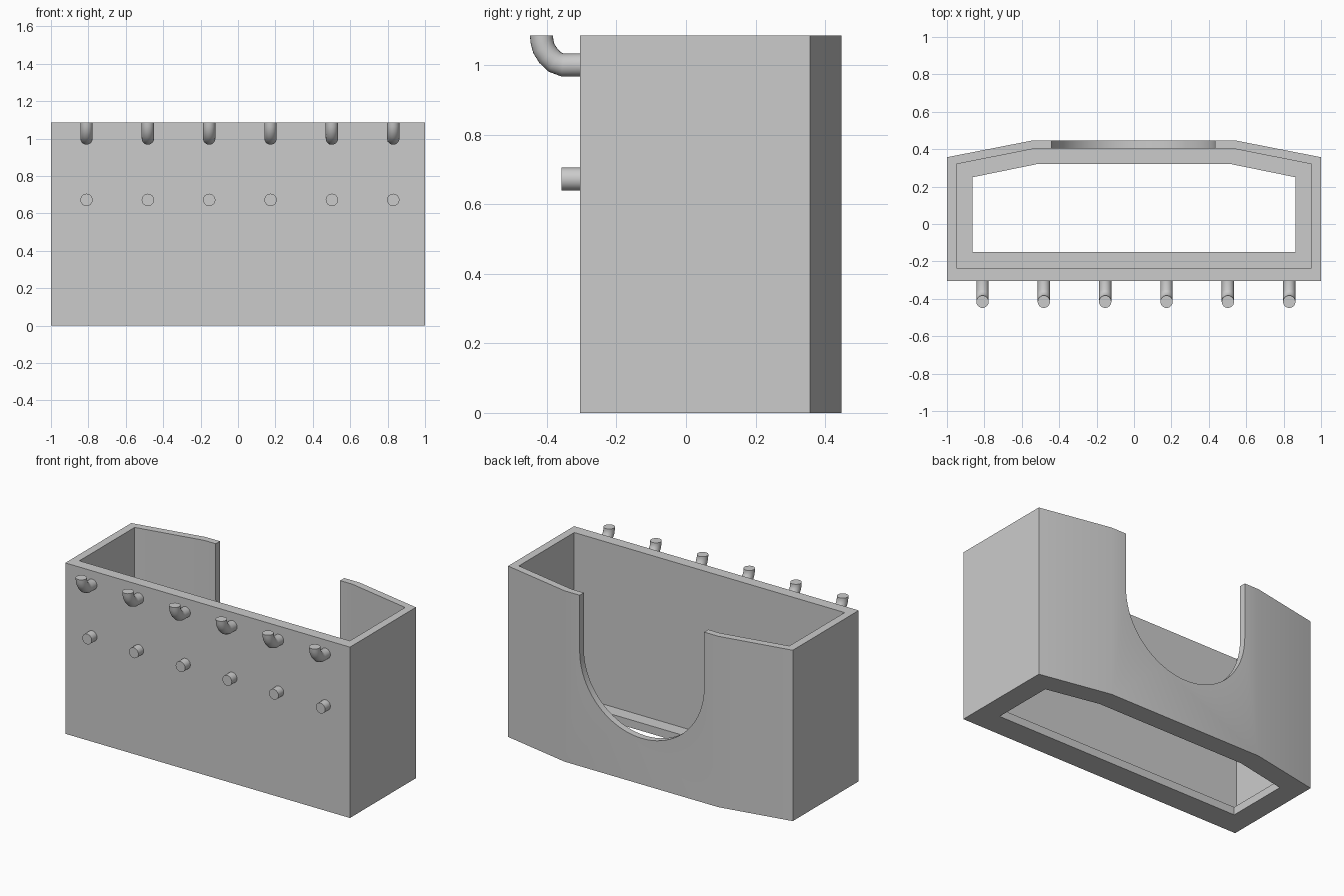
import bpy, bmesh, math
from mathutils import Vector

if "Cube" in bpy.data.objects:
    bpy.data.objects.remove(bpy.data.objects["Cube"])

grey = bpy.data.materials.new("plain_grey")
grey.diffuse_color = (0.6, 0.6, 0.6, 1)
grey.use_nodes = True
grey.node_tree.nodes["Principled BSDF"].inputs["Base Color"].default_value = grey.diffuse_color


def finish(name, bm, smooth=True):
    bmesh.ops.recalc_face_normals(bm, faces=bm.faces[:])
    me = bpy.data.meshes.new(name)
    bm.to_mesh(me)
    bm.free()
    me.materials.append(grey)
    ob = bpy.data.objects.new(name, me)
    bpy.context.collection.objects.link(ob)
    if smooth:
        smooth_object(ob)
    return ob


def select(ob):
    bpy.ops.object.select_all(action='DESELECT')
    ob.select_set(True)
    bpy.context.view_layer.objects.active = ob


def smooth_object(ob):
    select(ob)
    bpy.ops.object.shade_smooth_by_angle(angle=math.radians(30))


def prism(name, points, offset):
    """Extrude a closed outline of 3D points along an offset."""
    bm = bmesh.new()
    face = bm.faces.new([bm.verts.new(p) for p in points])
    ext = bmesh.ops.extrude_face_region(bm, geom=[face])
    bmesh.ops.translate(bm, vec=offset,
                        verts=[v for v in ext["geom"] if isinstance(v, bmesh.types.BMVert)])
    return finish(name, bm, False)


def bin_outline(x, front, side, corner, back, z):
    return [(-x, front, z), (x, front, z), (x, side, z),
            (corner, back, z), (-corner, back, z), (-x, side, z)]


def cut(target, cutter):
    select(target)
    mod = target.modifiers.new("cut", 'BOOLEAN')
    mod.operation, mod.solver, mod.object = 'DIFFERENCE', 'EXACT', cutter
    bpy.ops.object.modifier_apply(modifier=mod.name)
    bpy.data.objects.remove(cutter)


def tube(name, path, radius, sides=24, top=None):
    """Sweep a circle along a path in the YZ plane, optionally trimmed flat on top."""
    bm = bmesh.new()
    pts = [Vector(p) for p in path]
    rings = []
    for i, p in enumerate(pts):
        d = (pts[min(i + 1, len(pts) - 1)] - pts[max(i - 1, 0)]).normalized()
        side = Vector((1, 0, 0))
        up = d.cross(side)
        rings.append([bm.verts.new(p + radius * (math.cos(a) * side + math.sin(a) * up))
                      for a in (2 * math.pi * k / sides for k in range(sides))])
    for a, b in zip(rings, rings[1:]):
        for k in range(sides):
            j = (k + 1) % sides
            bm.faces.new((a[k], a[j], b[j], b[k]))
    bm.faces.new(rings[0])
    bm.faces.new(rings[-1])
    if top:
        geom = bm.verts[:] + bm.edges[:] + bm.faces[:]
        bmesh.ops.bisect_plane(bm, geom=geom, plane_co=(0, 0, top),
                               plane_no=(0, 0, 1), clear_outer=True)
        bmesh.ops.holes_fill(bm, edges=[e for e in bm.edges if e.is_boundary])
    return finish(name, bm)


H = 1.085

# Open bin with angled back corners
body = prism("bin", bin_outline(1, -0.305, 0.357, 0.54, 0.447, 0), (0, 0, H))
cut(body, prism("cavity", bin_outline(0.95, -0.235, 0.32, 0.52, 0.405, 0.05), (0, 0, 2)))
# Opening in the floor leaving a narrow ledge
cut(body, prism("floor_opening", bin_outline(0.863, -0.15, 0.25, 0.52, 0.32, -0.1), (0, 0, 0.5)))
# Round-bottomed notch in the back wall
R, CX, CZ = 0.437, -0.003, 0.73
arc = [(CX - R * math.cos(t), 0.36, CZ - R * math.sin(t))
       for t in (math.pi * k / 40 for k in range(41))]
cut(body, prism("notch", [(CX - R, 0.36, 2)] + arc + [(CX + R, 0.36, 2)], (0, 0.3, 0)))
smooth_object(body)

# Row of upturned hooks with a straight peg below each
hook_path = [(-0.29, 1.0), (-0.355, 1.0), (-0.378, 1.009), (-0.396, 1.027),
             (-0.409, 1.048), (-0.414, 1.068), (-0.417, 1.1)]
for i in range(6):
    x = -0.81 + 0.328 * i
    tube(f"hook_{i + 1}", [(x, y, z) for y, z in hook_path], 0.033, top=H)
    tube(f"peg_{i + 1}", [(x, -0.29, 0.672), (x, -0.358, 0.672)], 0.033)
